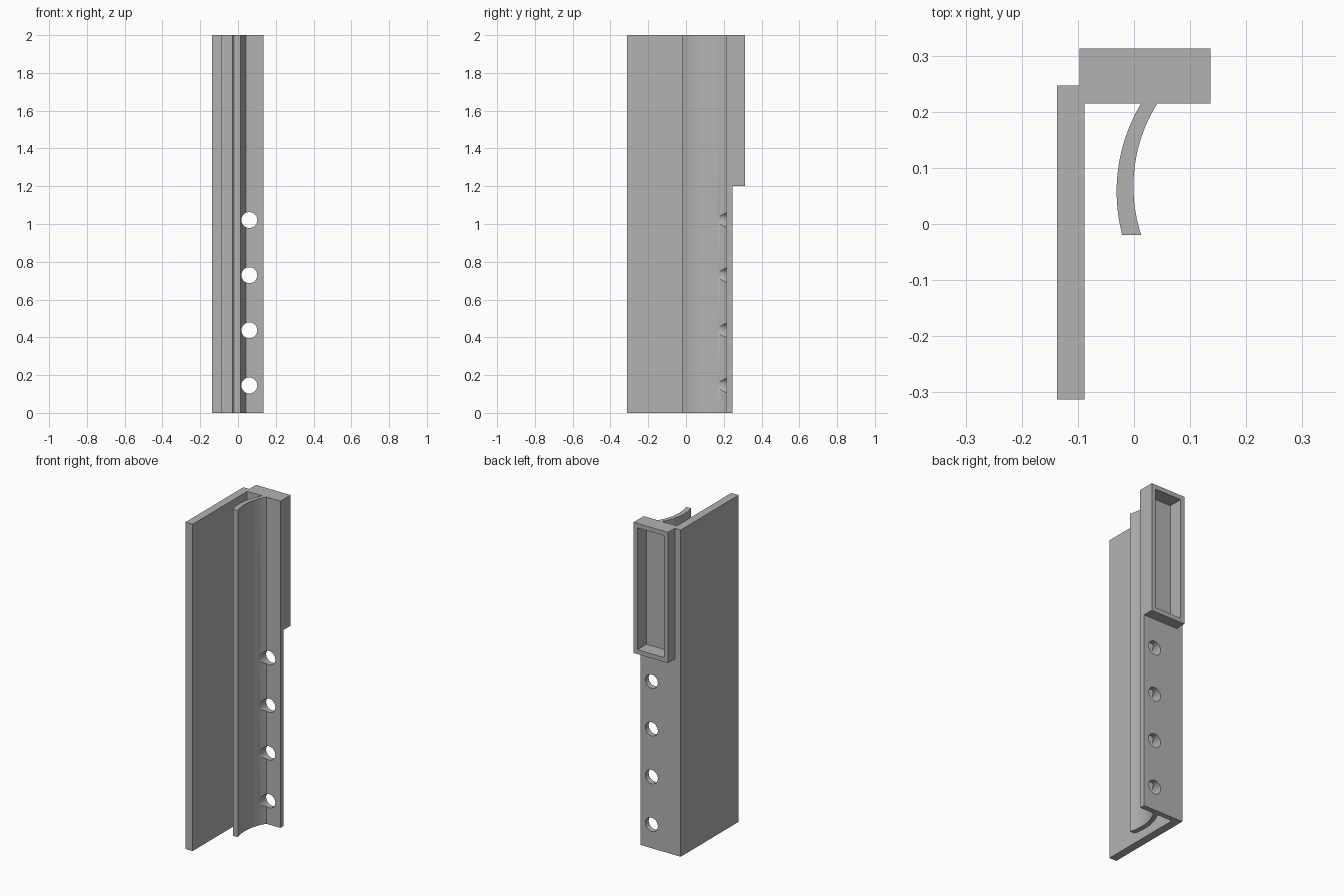
import bpy, bmesh, math

if "Cube" in bpy.data.objects:
    bpy.data.objects.remove(bpy.data.objects["Cube"], do_unlink=True)

HEIGHT = 2.0

grey = bpy.data.materials.new("plain grey")
grey.use_nodes = True
colour = (0.45, 0.45, 0.45, 1)
grey.diffuse_color = colour
grey.node_tree.nodes["Principled BSDF"].inputs["Base Color"].default_value = colour


def extrude(name, outline, z0, z1):
    """Extrude a closed xy outline upward from z0 to z1."""
    bm = bmesh.new()
    face = bm.faces.new([bm.verts.new((x, y, z0)) for x, y in outline])
    top = bmesh.ops.extrude_face_region(bm, geom=[face])["geom"]
    moved = [v for v in top if isinstance(v, bmesh.types.BMVert)]
    bmesh.ops.translate(bm, verts=moved, vec=(0, 0, z1 - z0))
    bmesh.ops.recalc_face_normals(bm, faces=bm.faces)
    mesh = bpy.data.meshes.new(name)
    bm.to_mesh(mesh)
    bm.free()
    mesh.materials.append(grey)
    obj = bpy.data.objects.new(name, mesh)
    bpy.context.collection.objects.link(obj)
    return obj


def rect(x0, x1, y0, y1):
    return [(x0, y0), (x1, y0), (x1, y1), (x0, y1)]


def boolean(target, tool, operation):
    """Apply a boolean and remove the tool."""
    mod = target.modifiers.new(operation, "BOOLEAN")
    mod.operation = operation
    mod.solver = "EXACT"
    mod.object = tool
    bpy.ops.object.select_all(action="DESELECT")
    bpy.context.view_layer.objects.active = target
    target.select_set(True)
    bpy.ops.object.modifier_apply(modifier=mod.name)
    bpy.data.objects.remove(tool, do_unlink=True)


def arc(left, right_x, y0, y1, radius, centre_y, steps=24):
    """Points on a shallow arc whose leftmost point is at x = left."""
    pts = []
    for i in range(steps + 1):
        y = y0 + (y1 - y0) * i / steps
        pts.append((left + radius - math.sqrt(radius**2 - (y - centre_y)**2), y))
    return pts


# L-shaped body: long side plate and narrow back plate
body = extrude("bracket_body", [(-0.137, -0.313), (-0.088, -0.313), (-0.088, 0.215),
                                (0.136, 0.215), (0.136, 0.247), (-0.137, 0.247)], 0, HEIGHT)

# Curved vane rising from the back plate
left_edge = arc(-0.031, 0, -0.02, 0.22, 0.303, 0.058)
right_edge = arc(-0.001, 0, -0.02, 0.22, 0.278, 0.067)
boolean(body, extrude("vane", left_edge + right_edge[::-1], 0, HEIGHT), "UNION")

# Raised box on the upper back, hollowed from behind
boolean(body, extrude("back_box", rect(-0.097, 0.136, 0.215, 0.313), 1.2, HEIGHT), "UNION")
rim = 0.027
boolean(body, extrude("recess_cutter", rect(-0.097 + rim, 0.136 - rim, 0.225, 0.4),
                      1.2 + rim, HEIGHT - rim), "DIFFERENCE")

# Row of round screw holes through the back plate and vane edge
for i in range(4):
    bpy.ops.mesh.primitive_cylinder_add(vertices=48, radius=0.042, depth=0.3,
                                        location=(0.06, 0.2, 0.145 + 0.292 * i),
                                        rotation=(math.pi / 2, 0, 0))
    cutter = bpy.context.object
    cutter.data.materials.append(grey)
    boolean(body, cutter, "DIFFERENCE")

# Smooth the curved surfaces, keep corners crisp
bpy.ops.object.select_all(action="DESELECT")
body.select_set(True)
bpy.context.view_layer.objects.active = body
bpy.ops.object.shade_smooth_by_angle(angle=math.radians(30))
